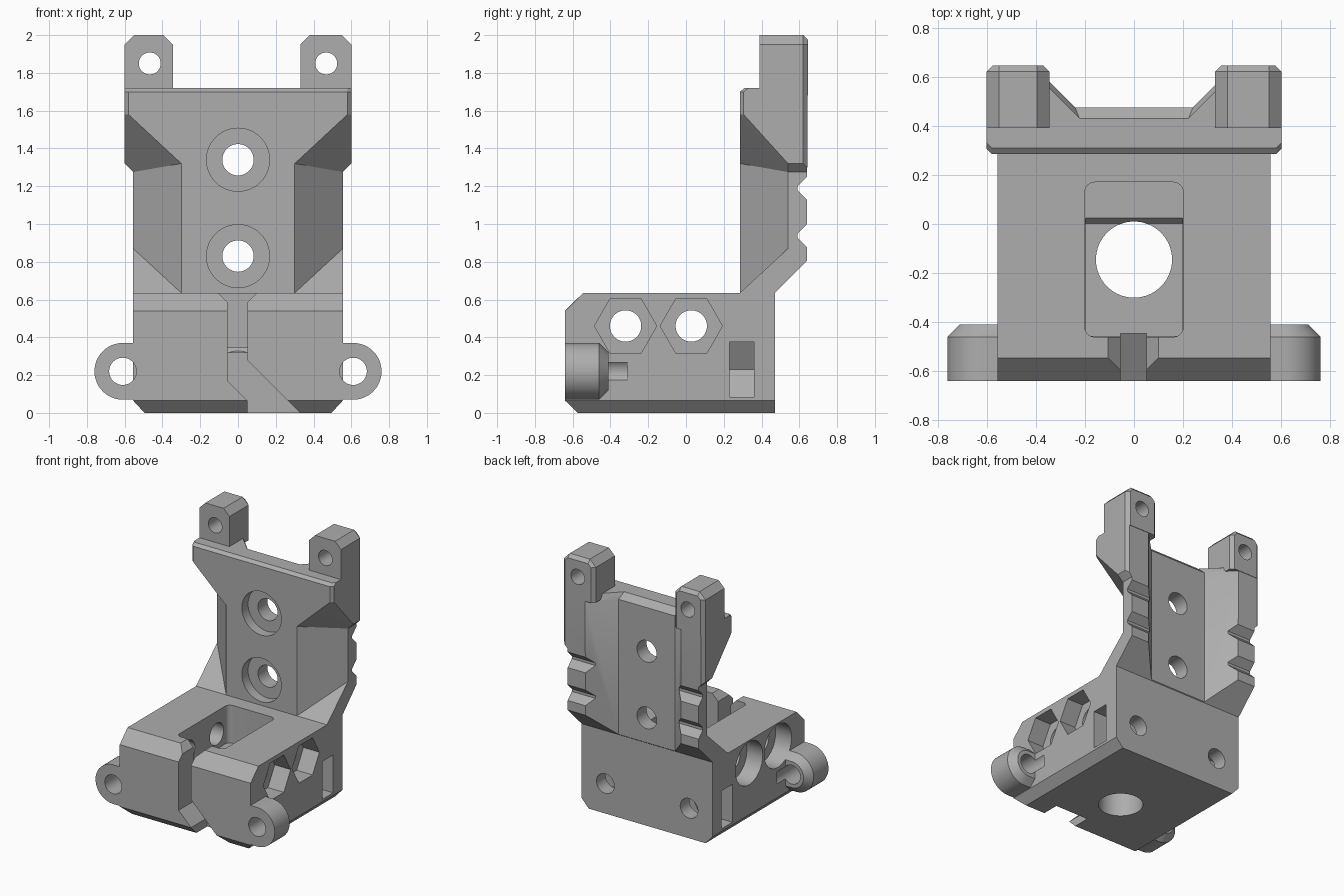
import bpy, bmesh, math

if "Cube" in bpy.data.objects:
    bpy.data.objects.remove(bpy.data.objects["Cube"])

grey = bpy.data.materials.new("light_grey")
grey.diffuse_color = (0.42, 0.42, 0.42, 1)
grey.use_nodes = True
grey.node_tree.nodes["Principled BSDF"].inputs["Base Color"].default_value = grey.diffuse_color


def make(name, bm):
    bmesh.ops.recalc_face_normals(bm, faces=bm.faces[:])
    me = bpy.data.meshes.new(name)
    bm.to_mesh(me)
    bm.free()
    me.materials.append(grey)
    ob = bpy.data.objects.new(name, me)
    bpy.context.collection.objects.link(ob)
    return ob


def hull(name, pts, mirror=False):
    """Convex solid around the points, optionally mirrored in x."""
    bm = bmesh.new()
    for x, y, z in pts:
        bm.verts.new((x, y, z))
        if mirror:
            bm.verts.new((-x, y, z))
    res = bmesh.ops.convex_hull(bm, input=bm.verts[:])
    junk = set(res["geom_interior"]) | set(res["geom_unused"])
    bmesh.ops.delete(bm, geom=[v for v in junk if isinstance(v, bmesh.types.BMVert)], context='VERTS')
    bmesh.ops.dissolve_limit(bm, angle_limit=0.01, verts=bm.verts[:], edges=bm.edges[:])
    return make(name, bm)


def prism(name, poly, axis, a, b):
    """Extrude a 2D outline along an axis: x takes (y,z), y takes (x,z), z takes (x,y)."""
    place = {"x": lambda p, t: (t, p[0], p[1]),
             "y": lambda p, t: (p[0], t, p[1]),
             "z": lambda p, t: (p[0], p[1], t)}[axis]
    bm = bmesh.new()
    lo = [bm.verts.new(place(p, a)) for p in poly]
    hi = [bm.verts.new(place(p, b)) for p in poly]
    bm.faces.new(lo)
    bm.faces.new(hi)
    n = len(poly)
    for i in range(n):
        bm.faces.new((lo[i], lo[(i + 1) % n], hi[(i + 1) % n], hi[i]))
    return make(name, bm)


def ring(u, v, r, n=48):
    return [(u + r * math.cos(2 * math.pi * i / n), v + r * math.sin(2 * math.pi * i / n)) for i in range(n)]


def rect(u0, u1, v0, v1):
    return [(u0, v0), (u1, v0), (u1, v1), (u0, v1)]


def combine(tool, op):
    mod = body.modifiers.new("b", 'BOOLEAN')
    mod.operation, mod.solver, mod.object = op, 'EXACT', tool
    bpy.context.view_layer.objects.active = body
    bpy.ops.object.modifier_apply(modifier=mod.name)
    bpy.data.objects.remove(tool)


def add(tool):
    combine(tool, 'UNION')


def cut(tool):
    combine(tool, 'DIFFERENCE')


# Clamp block with chamfered front and lower edges
body = hull("mount_body", [
    (.495, -.575, 0), (.495, .47, 0), (.555, -.64, .065), (.555, .47, .065),
    (.555, -.64, .54), (.555, -.545, .635), (.555, .47, .635)], True)

# Upright: faceted column, sloped foot and wide head
add(hull("column", [
    (.30, .285, .55), (.40, .385, .55), (.555, .54, .705), (.555, .64, .805),
    (.30, .285, 1.5), (.555, .54, 1.5), (.555, .64, 1.5)], True))
add(prism("foot", [(.193, .55), (.385, .55), (.64, .805), (.64, 1.4), (.54, 1.4), (.54, .87)],
          "x", -.555, .555))
add(hull("head", [
    (.30, .285, 1.32), (.555, .54, 1.275), (.555, .64, 1.275), (.60, .54, 1.32), (.60, .62, 1.32),
    (.578, .642, 1.30), (.58, .285, 1.58), (.60, .305, 1.58), (.58, .285, 1.70), (.60, .305, 1.70),
    (.58, .31, 1.72), (.60, .33, 1.72), (.60, .62, 1.72), (.578, .642, 1.72)], True))

# Tapered channel down the back, with a chamfered lip
cut(prism("channel", [(.24, .475), (.44, .675), (-.44, .675), (-.24, .475)], "z", .60, 1.74))
cut(hull("channel_lip", [
    (.24, .475, 1.675), (.44, .675, 1.675), (.22, .425, 1.725), (.47, .675, 1.725)], True))

# Grooves across the back
for z in (.938, 1.19):
    cut(prism("groove", [(.65, z - .07), (.59, z - .01), (.59, z + .01), (.65, z + .07)], "x", -.7, .7))

# Top lugs with chamfered corners and a hole
for s, inner in ((-1, .345), (1, .33)):
    pts = []
    for x, d, e in ((inner, 1, .05), (.60, -1, .05)):
        for z in (1.68, 1.95):
            pts += [(s * x, .39, z), (s * x, .62, z), (s * (x + d * .025), .645, z)]
        pts += [(s * (x + d * e), .39, 2), (s * (x + d * e), .62, 2),
                (s * (x + d * e), .645, 1.975)]
    add(hull("lug", pts))
    cut(prism("lug_hole", ring(s * .467, 1.85, .058), "y", .3, .8))

# Counterbored screw holes in the upright
for z in (.83, 1.34):
    cut(prism("screw_hole", ring(0, z, .083), "y", .2, .8))
    cut(prism("counterbore", ring(0, z, .167), "y", .2, .36))

# Ears on the front corners, bored on into the block sides
for s in (-1, 1):
    outline = [(s * .50, .07)] + [
        (s * (.61 + .15 * math.sin(math.pi * i / 24)), .22 - .15 * math.cos(math.pi * i / 24))
        for i in range(25)] + [(s * .50, .37)]
    small = [(s * .50, .12)] + [
        (s * (.61 + .10 * math.sin(math.pi * i / 24)), .22 - .10 * math.cos(math.pi * i / 24))
        for i in range(25)] + [(s * .50, .32)]
    add(hull("ear", [(x, y, z) for y in (-.64, -.46) for x, z in outline]
             + [(x, -.41, z) for x, z in small]))
    cut(prism("ear_hole", ring(s * .61, .22, .072), "y", -.7, -.31))

# Rounded pocket in the top, with a stepped floor and a round opening below
corners = []
for k, (x, y) in enumerate(((.16, .13), (-.16, .13), (-.16, -.42), (.16, -.42))):
    corners += [(x + .04 * math.cos((k + i / 6) * math.pi / 2),
                 y + .04 * math.sin((k + i / 6) * math.pi / 2)) for i in range(7)]
cut(prism("pocket", corners, "z", .345, .7))
cut(prism("pocket_step", [(-.455, .32), (.003, .32), (.025, .345), (.025, .5), (-.455, .5)],
          "x", -.198, .198))
cut(prism("round_opening", ring(0, -.145, .155, 64), "z", -.1, .7))

# Split slit in the front wall, dog-legged at the bottom
cut(prism("slit", [(-.16, .69), (-.055, .585), (-.055, .17), (.05, .065), (.05, -.05),
                   (.38, -.05), (.05, .28), (.05, .585), (.155, .69)], "y", -.7, -.445))

# Clamp bolts through the block: hexagon pocket on one side, round on the other
for y in (-.32, .028):
    cut(prism("bolt_hole", ring(y, .46, .083), "x", -.7, .7))
    cut(prism("nut_pocket", ring(y, .46, .165, 6), "x", .42, .7))
    cut(prism("bolt_head_pocket", ring(y, .46, .165), "x", -.7, -.42))

# Rear screw holes with nut slots entering from the sides
for s in (-1, 1):
    cut(prism("rear_hole", ring(s * .355, .23, .075), "y", .10, .6))
    cut(prism("nut_slot", [(s * .7, .085), (s * .272, .085), (s * .188, .23),
                           (s * .272, .375), (s * .7, .375)], "y", .23, .36))

# Keep one colour and smooth only the round walls
for p in body.data.polygons:
    p.material_index = 0
bpy.ops.object.select_all(action='DESELECT')
body.select_set(True)
bpy.context.view_layer.objects.active = body
bpy.ops.object.shade_smooth_by_angle(angle=math.radians(25))
